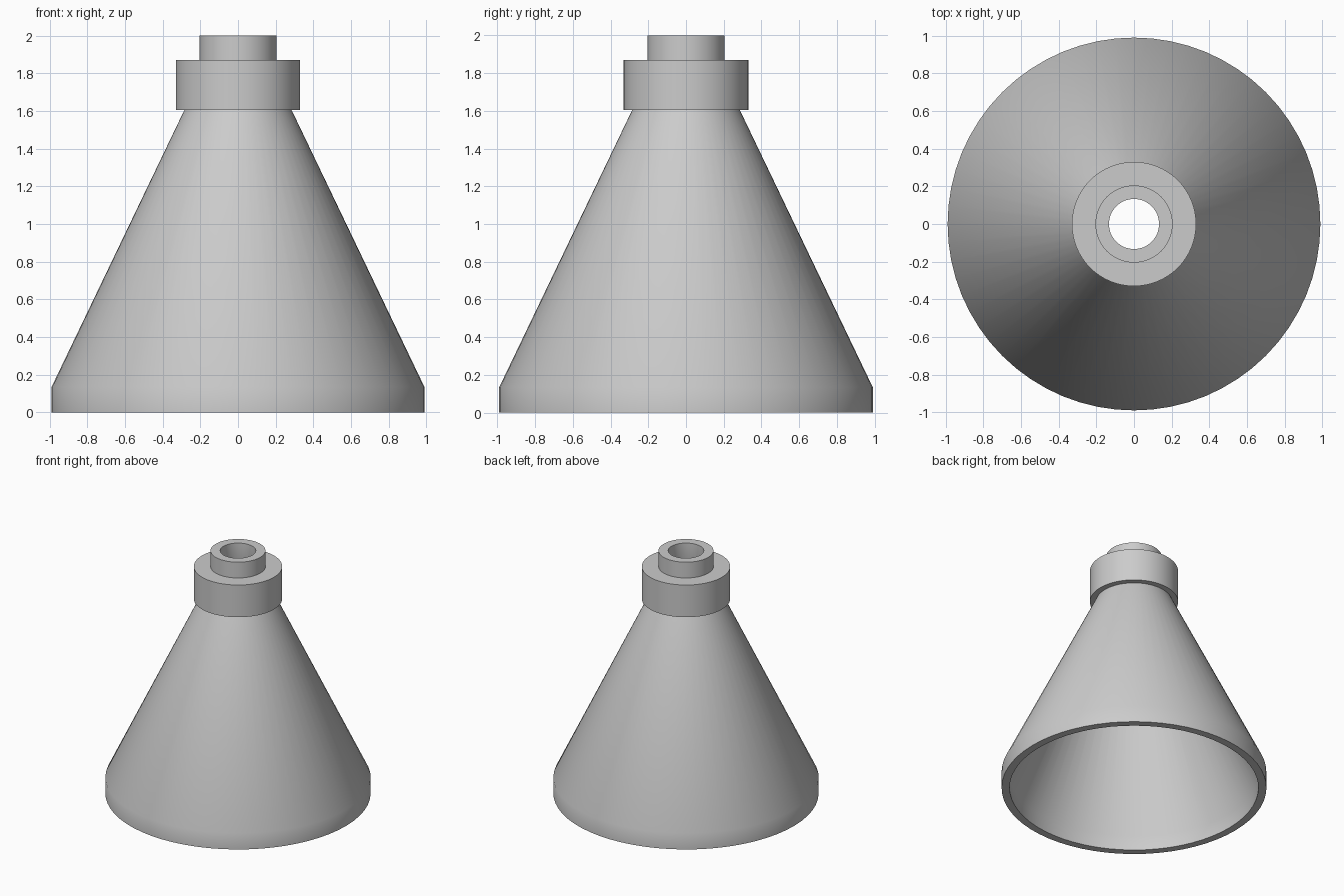
import bpy
import bmesh
import math

SIDES = 64

cube = bpy.data.objects.get("Cube")
if cube:
    bpy.data.objects.remove(cube, do_unlink=True)

# Single grey material
grey = bpy.data.materials.new("plain_grey")
grey.use_nodes = True
colour = (0.6, 0.6, 0.6, 1)
grey.diffuse_color = colour
grey.node_tree.nodes["Principled BSDF"].inputs["Base Color"].default_value = colour


def lathe(name, profile):
    """Revolve a closed (radius, height) outline around the z axis."""
    bm = bmesh.new()
    rings = []
    for i in range(SIDES):
        a = 2 * math.pi * i / SIDES
        rings.append([bm.verts.new((r * math.cos(a), r * math.sin(a), z)) for r, z in profile])
    n = len(profile)
    for i in range(SIDES):
        here, after = rings[i], rings[(i + 1) % SIDES]
        for j in range(n):
            k = (j + 1) % n
            bm.faces.new((here[j], after[j], after[k], here[k]))
    bmesh.ops.recalc_face_normals(bm, faces=bm.faces)
    mesh = bpy.data.meshes.new(name)
    bm.to_mesh(mesh)
    bm.free()
    mesh.materials.append(grey)
    obj = bpy.data.objects.new(name, mesh)
    bpy.context.collection.objects.link(obj)
    bpy.ops.object.select_all(action="DESELECT")
    obj.select_set(True)
    bpy.context.view_layer.objects.active = obj
    bpy.ops.object.shade_smooth_by_angle(angle=math.radians(35))
    return obj


# Hollow funnel: base band, tapering wall, stepped collar, spout and bore
lathe("hollow_funnel", [
    # outside, going up
    (0.99, 0), (0.99, 0.135), (0.285, 1.605),
    (0.33, 1.605), (0.33, 1.87),
    (0.205, 1.87), (0.205, 2.0),
    # inside, going down
    (0.133, 2.0), (0.133, 1.78), (0.93, 0.12), (0.93, 0),
])
